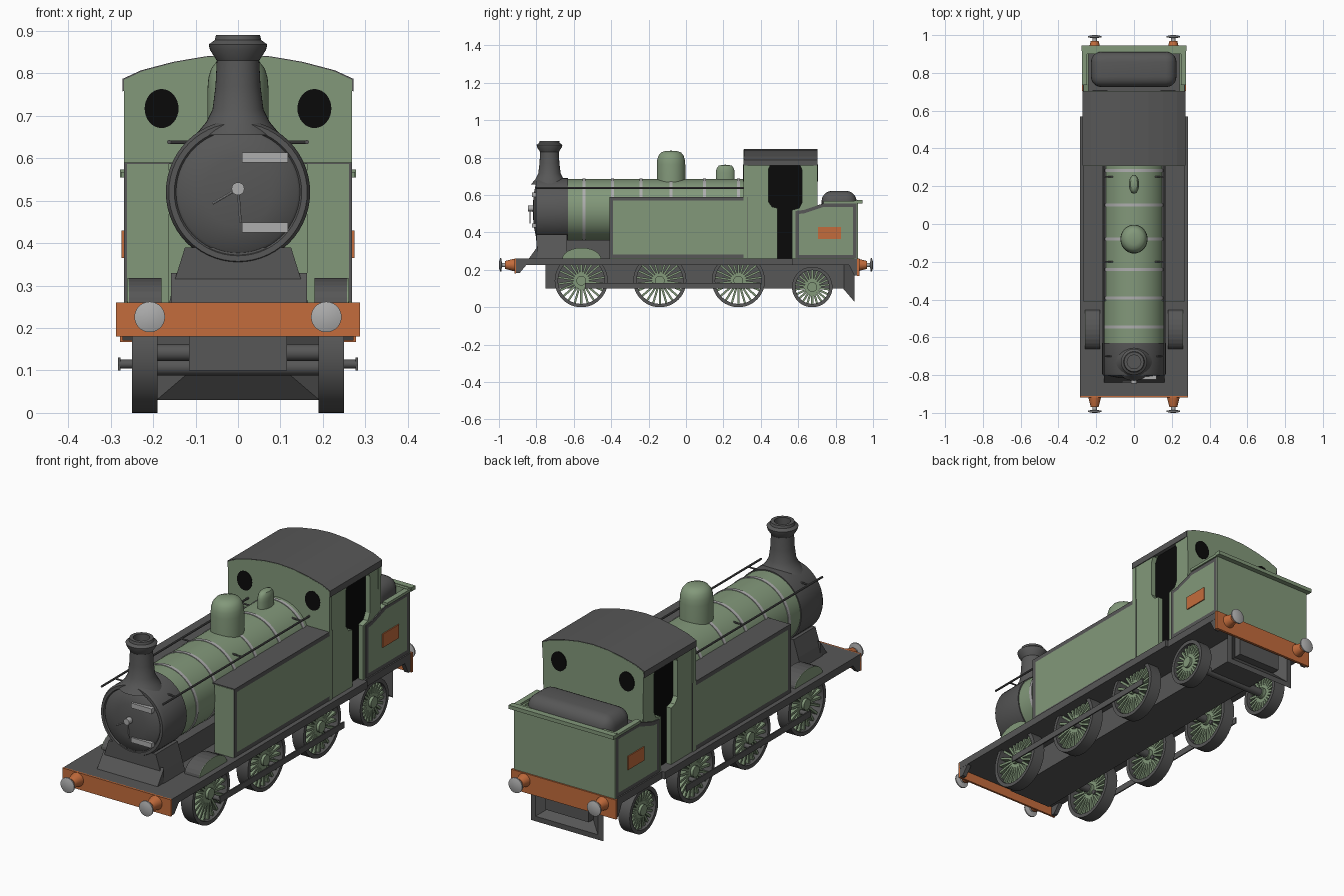
import bpy, bmesh, math
from mathutils import Matrix, Vector

if "Cube" in bpy.data.objects:
    bpy.data.objects.remove(bpy.data.objects["Cube"])


def material(name, rgb):
    m = bpy.data.materials.new(name)
    m.diffuse_color = (*rgb, 1)
    m.use_nodes = True
    m.node_tree.nodes["Principled BSDF"].inputs["Base Color"].default_value = m.diffuse_color
    return m


GREEN = material("green paint", (0.225, 0.315, 0.195))
DARK = material("dark grey", (0.095, 0.095, 0.095))
LIGHT = material("light grey metal", (0.42, 0.42, 0.42))
ORANGE = material("orange paint", (0.55, 0.15, 0.045))
BLACK = material("black opening", (0.003, 0.003, 0.003))
AXES = {'x': Matrix.Rotation(math.pi / 2, 4, 'Y'),
        'y': Matrix.Rotation(-math.pi / 2, 4, 'X'), 'z': Matrix()}


def finish(bm, name, *mats, smooth=False):
    bmesh.ops.recalc_face_normals(bm, faces=bm.faces)
    me = bpy.data.meshes.new(name)
    bm.to_mesh(me)
    bm.free()
    for m in mats:
        me.materials.append(m)
    ob = bpy.data.objects.new(name, me)
    bpy.context.collection.objects.link(ob)
    if smooth:
        bpy.ops.object.select_all(action='DESELECT')
        ob.select_set(True)
        bpy.context.view_layer.objects.active = ob
        bpy.ops.object.shade_smooth_by_angle(angle=math.radians(35))
    return ob


def box(name, x, y, z, mat, bevel=0):
    """Box from (min, max) pairs."""
    bm = bmesh.new()
    size = Matrix.Diagonal((x[1] - x[0], y[1] - y[0], z[1] - z[0], 1))
    mid = Matrix.Translation(((x[0] + x[1]) / 2, (y[0] + y[1]) / 2, (z[0] + z[1]) / 2))
    bmesh.ops.create_cube(bm, size=1, matrix=mid @ size)
    if bevel:
        bmesh.ops.bevel(bm, geom=bm.edges[:], offset=bevel, segments=5,
                        profile=0.5, affect='EDGES')
    return finish(bm, name, mat, smooth=bevel > 0)


def prism(name, pts, axis, a, b, mat, border=0):
    """Profile extruded along x (y,z points) or y (x,z points); border insets the far face."""
    bm = bmesh.new()
    put = (lambda p: (a, p[0], p[1])) if axis == 'x' else (lambda p: (p[0], a, p[1]))
    f = bm.faces.new([bm.verts.new(put(p)) for p in pts])
    ext = bmesh.ops.extrude_face_region(bm, geom=[f])['geom']
    shift = Vector((b - a, 0, 0) if axis == 'x' else (0, b - a, 0))
    bmesh.ops.translate(bm, verts=[g for g in ext if isinstance(g, bmesh.types.BMVert)], vec=shift)
    bmesh.ops.recalc_face_normals(bm, faces=bm.faces)
    if border:
        face = [g for g in ext if isinstance(g, bmesh.types.BMFace)][0]
        bmesh.ops.inset_region(bm, faces=[face], thickness=border, use_even_offset=True)
        face.material_index = 1
        return finish(bm, name, mat, GREEN)
    return finish(bm, name, mat)


def lathe(name, prof, axis, loc, mat, n=40, scale=(1, 1, 1)):
    """Revolve (radius, height) points about an axis through loc."""
    bm = bmesh.new()
    vs = [bm.verts.new((r, 0, h)) for r, h in prof]
    es = [bm.edges.new(p) for p in zip(vs, vs[1:])]
    bmesh.ops.spin(bm, geom=vs + es, cent=(0, 0, 0), axis=(0, 0, 1),
                   angle=2 * math.pi, steps=n)
    bmesh.ops.remove_doubles(bm, verts=bm.verts, dist=1e-5)
    bm.transform(Matrix.Translation(loc) @ Matrix.Diagonal((*scale, 1)) @ AXES[axis])
    return finish(bm, name, mat, smooth=True)


def rod(name, r, a, b, axis, loc, mat, n=24):
    return lathe(name, [(0, a), (r, a), (r, b), (0, b)], axis, loc, mat, n)


def wheel(name, s, y, r, n=22):
    """Dark tyre with green hub and radial spokes."""
    i, o = 0.19, 0.25
    lathe(name + "_tyre", [(r - .018, i), (r, i), (r, o), (r - .018, o), (r - .018, i)],
          'x', (0, y, r), DARK, 48, (s, 1, 1))
    bm = bmesh.new()
    for k in range(n):
        m = Matrix.Translation((s * .222, y, r)) @ Matrix.Rotation(2 * math.pi * k / n, 4, 'X')
        m = m @ Matrix.Translation((0, 0, r * .52)) @ Matrix.Diagonal((.03, .011, r * .76, 1))
        bmesh.ops.create_cube(bm, size=1, matrix=m)
    finish(bm, name + "_spokes", GREEN)
    lathe(name + "_hub", [(0, .19), (.026, .19), (.026, .25), (0, .25)],
          'x', (0, y, r), GREEN, 20, (s, 1, 1))


# Running plate and chassis
box("footplate_front", (-.287, .287), (-.91, .57), (.225, .26), DARK)
box("footplate_rear", (-.273, .273), (.57, .92), (.225, .26), DARK)
box("chassis_block", (-.115, .115), (-.75, .9), (.1, .23), DARK)
box("front_beam", (-.287, .287), (-.918, -.908), (.18, .26), ORANGE)
box("rear_beam", (-.278, .278), (.915, .927), (.167, .26), ORANGE)
box("boiler_support", (-.11, .11), (-.64, .3), (.26, .36), DARK)

# Flared guard under the rear beam, hollow from behind
bm = bmesh.new()
rings = []
for w, lo, y in ((.11, .1, .84), (.192, .03, .9), (.165, .055, .902), (.11, .1, .86)):
    rings.append([bm.verts.new((x, y, z)) for x, z in ((-w, lo), (w, lo), (w, .226), (-w, .226))])
for p, q in zip(rings, rings[1:]):
    for k in range(4):
        bm.faces.new((p[k], p[k - 1], q[k - 1], q[k]))
bm.faces.new(rings[-1])
finish(bm, "rear_guard", DARK)

# Wheels and axles
WHEELS = ((-.56, .142), (-.14, .142), (.28, .142), (.675, .108))
for k, (y, r) in enumerate(WHEELS):
    rod(f"axle_{k}", .02, -.2, .2, 'x', (0, y, r), DARK)

# Boiler and its bands
C = (0, 0, .52)
rod("boiler", .165, -.65, .33, 'y', C, GREEN, 56)
for k, y in enumerate((-.545, -.392, -.24, -.08, .1, .282)):
    rod(f"boiler_band_{k}", .168, y - .008, y + .008, 'y', C, LIGHT, 56)

# Smokebox with domed door
lathe("smokebox", [(0, -.63), (.17, -.63), (.17, -.79), (.163, -.803), (.15, -.803),
                   (.146, -.797), (.14, -.803), (.08, -.815), (0, -.82)], 'y', C, DARK, 56)
prism("saddle", [(-.162, .26), (.165, .26), (.15, .31), (.125, .39), (-.125, .39), (-.15, .31)],
      'y', -.8, -.635, DARK)
prism("saddle_foot", [(-.84, .26), (-.79, .33), (-.79, .26)], 'x', -.158, .162, DARK)
for k, z in enumerate((.437, .602)):
    box(f"door_strap_{k}", (.01, .118), (-.823, -.8), (z - .012, z + .012), LIGHT)
rod("door_knob", .015, -.845, -.81, 'y', (0, 0, .528), LIGHT)
for k, (dx, dz) in enumerate(((-.06, -.035), (.006, -.08))):
    d = Vector((dx, 0, dz))
    h = rod(f"door_handle_{k}", .003, 0, d.length, 'z', (0, 0, 0), LIGHT, 8)
    h.matrix_world = Matrix.Translation((0, -.835, .528)) @ d.to_track_quat('Z', 'Y').to_matrix().to_4x4()

# Boiler fittings
lathe("chimney", [(.1, .655), (.075, .685), (.06, .715), (.053, .77), (.05, .83), (.066, .855),
                  (.069, .868), (.055, .878), (.052, .89), (.036, .89), (.036, .8), (0, .8)],
      'z', (0, -.73, 0), DARK)
DOME = [(1, 0), (1, .6), (.97, .74), (.88, .86), (.7, .95), (.4, .99), (0, 1)]
for name, y, sx, sy, h in (("steam_dome", -.08, .072, .076, .185), ("safety_valve", .21, .027, .05, .11)):
    lathe(name, DOME, 'z', (0, y, .652), GREEN, 40, (sx, sy, h))

# Cab and bunker outlines
ARCH = [(.268, .785), (.225, .805), (.15, .825), (.075, .838), (0, .843)]
ARCH = ARCH + [(-x, z) for x, z in ARCH[-2::-1]]
ROOF = [(x * 1.015, z + .002) for x, z in ARCH]
CAB_SIDE = [(.32, .26), (.49, .26), (.49, .53), (.46, .537), (.44, .565), (.44, .735), (.452, .763),
            (.48, .777), (.58, .777), (.608, .763), (.62, .735), (.62, .56), (.605, .53), (.567, .52),
            (.567, .26), (.915, .26), (.915, .56), (.74, .555), (.70, .545), (.70, .79), (.32, .79)]
BUNKER = [(.585, .262), (.912, .262), (.912, .555), (.735, .555), (.63, .52), (.585, .515)]
TANK = [(-.41, .262), (.332, .262), (.332, .59), (-.41, .59)]
prism("cab_front", [(-.268, .26)] + [(.268, .26)] + ARCH, 'y', .308, .33, GREEN)
prism("cab_back", [(-.262, .5)] + [(.262, .5)] + ARCH, 'y', .682, .703, GREEN)
prism("roof", ROOF + [(x, z - .03) for x, z in reversed(ROOF)], 'y', .309, .702, DARK)
box("cab_interior", (-.236, .236), (.331, .681), (.261, .785), BLACK)
box("bunker_fill", (-.245, .245), (.69, .905), (.26, .535), DARK)
box("bunker_back", (-.268, .268), (.9, .92), (.26, .57), GREEN)
box("bunker_back_lip", (-.278, .278), (.915, .944), (.555, .573), GREEN)
box("coal_load", (-.228, .225), (.725, .912), (.46, .622), DARK, .055)

# Parts on both sides
for s, side in ((-1, "left"), (1, "right")):
    for k, (y, r) in enumerate(WHEELS):
        wheel(f"wheel_{side}_{k}", s, y, r)
    box("coupling_rod_" + side, sorted((s * .277, s * .283)), (-.54, .4), (.1, .13), DARK)
    for k, y in enumerate((-.53, -.11, .31)):
        rod(f"crank_pin_{side}_{k}", .011, min(s * .2, s * .283), max(s * .2, s * .283),
            'x', (0, y, .115), DARK, 12)
    # Curved splasher with green outer face
    arc = [(-.558 + .105 * math.cos(math.pi * k / 12), .255 + .063 * math.sin(math.pi * k / 12))
           for k in range(13)]
    prism("splasher_" + side, arc, 'x', s * .18, s * .257, DARK)
    prism("splasher_face_" + side, arc, 'x', s * .257, s * .26, GREEN)
    # Water tank with framed side panel
    box("side_tank_" + side, sorted((s * .163, s * .262)), (-.41, .33), (.26, .586), GREEN)
    box("tank_top_" + side, sorted((s * .13, s * .262)), (-.408, .31), (.586, .59), DARK)
    prism("tank_panel_" + side, TANK, 'x', s * .262, s * .268, DARK, .02)
    # Cab side and framed bunker panel
    prism("cab_side_" + side, CAB_SIDE, 'x', s * .24, s * .264, GREEN)
    prism("bunker_panel_" + side, BUNKER, 'x', s * .264, s * .269, DARK, .018)
    box("bunker_lip_" + side, sorted((s * .25, s * .276)), (.735, .93), (.555, .568), GREEN)
    box("number_plate_" + side, sorted((s * .268, s * .274)), (.705, .828), (.365, .43), ORANGE)
    # Round cab windows
    for end, y in (("front", .306), ("back", .702)):
        lathe(f"cab_window_{end}_{side}", [(0, 0), (1, 0), (1, 1), (0, 1)], 'y',
              (s * .18, y, .717), BLACK, 32, (.04, .004, .046))
    rod("handrail_" + side, .005, -.8, .32, 'y', (s * .162, 0, .638), DARK, 10)
    for k, y in enumerate((-.7, -.2, .25)):
        rod(f"handrail_post_{side}_{k}", .004, min(s * .1, s * .162), max(s * .1, s * .162),
            'x', (0, y, .638), DARK, 8)
    # Footplate end brackets
    prism("front_bracket_" + side, [(-.909, .26), (-.909, .182), (-.89, .182), (-.85, .23)],
          'x', s * .265, s * .286, DARK)
    prism("rear_bracket_" + side, [(.916, .26), (.916, .17), (.9, .17), (.87, .23)],
          'x', s * .25, s * .272, DARK)
    # Buffers
    for d, end in ((-1, "front"), (1, "rear")):
        at, flip = (s * .208, 0, .226), (1, d, 1)
        lathe(f"buffer_housing_{end}_{side}", [(0, .91), (.034, .91), (.032, .925), (.021, .968), (0, .968)],
              'y', at, ORANGE, 24, flip)
        lathe(f"buffer_head_{end}_{side}", [(0, .96), (.011, .96), (.011, .984), (.036, .988),
                                            (.036, .994), (.02, .999), (0, 1)],
              'y', at, LIGHT, 28, flip)
